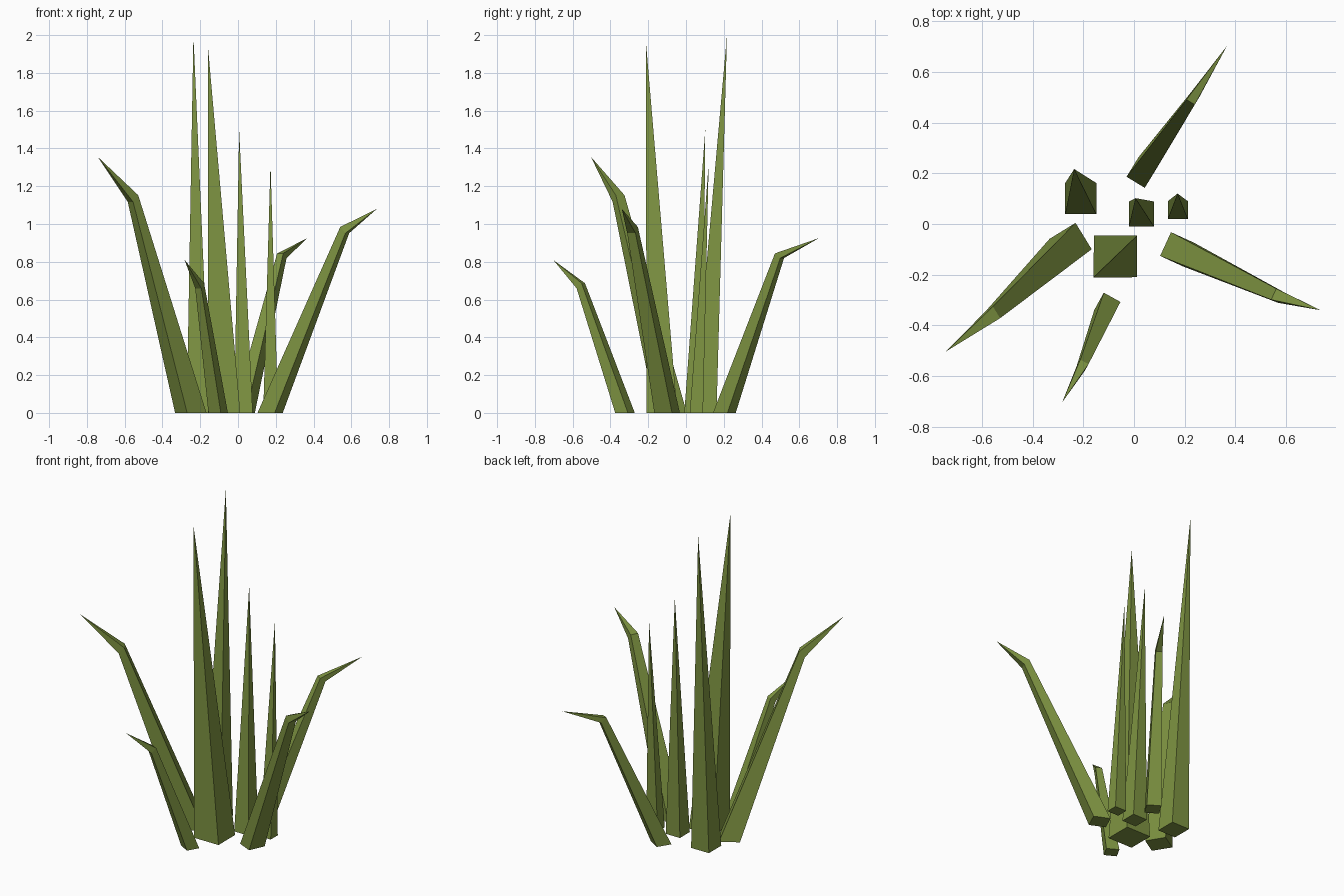
import bpy, bmesh
from math import cos, sin, radians
from mathutils import Vector

if "Cube" in bpy.data.objects:
    bpy.data.objects.remove(bpy.data.objects["Cube"])

green = bpy.data.materials.new("grass green")
green.diffuse_color = (0.21, 0.297, 0.054, 1)
green.use_nodes = True
green.node_tree.nodes["Principled BSDF"].inputs["Base Color"].default_value = green.diffuse_color


def ring(centre, angle, width, depth, drop=0.0):
    """Four corners; depth runs along the outward angle, drop lowers the outer edge."""
    out = Vector((cos(radians(angle)), sin(radians(angle)), 0))
    side = Vector((-out.y, out.x, 0))
    return [Vector(centre) + side * (s * width / 2) + out * (o * depth / 2)
            - Vector((0, 0, o * drop / 2))
            for o, s in ((-1, 1), (-1, -1), (1, -1), (1, 1))]


def blade(name, rings, tip):
    """Loft square rings upwards and close them in a point."""
    bm = bmesh.new()
    loops = [[bm.verts.new(p) for p in r] for r in rings]
    bm.faces.new(loops[0])
    for a, b in zip(loops, loops[1:]):
        for i in range(4):
            j = (i + 1) % 4
            bm.faces.new((a[i], a[j], b[j], b[i]))
    top = bm.verts.new(tip)
    for i in range(4):
        bm.faces.new((loops[-1][i], loops[-1][(i + 1) % 4], top))
    bmesh.ops.recalc_face_normals(bm, faces=bm.faces[:])
    me = bpy.data.meshes.new(name)
    bm.to_mesh(me)
    bm.free()
    me.materials.append(green)
    bpy.context.collection.objects.link(bpy.data.objects.new(name, me))


# Upright spikes: base centre, size in x and y, tip
spikes = [
    ((-0.21, 0.10), 0.123, 0.123, (-0.236, 0.217, 2.0)),
    ((-0.073, -0.128), 0.17, 0.164, (-0.16, -0.211, 1.95)),
    ((0.029, 0.04), 0.098, 0.098, (0.006, 0.102, 1.5)),
    ((0.173, 0.055), 0.079, 0.07, (0.172, 0.12, 1.32)),
]
for n, ((x, y), sx, sy, tip) in enumerate(spikes, 1):
    blade(f"upright_blade_{n}", [ring((x, y, 0), 0, sy, sx)], tip)

# Bent blades: outward angle, base (centre, width, depth),
# bend (centre, width, depth, drop), tip
bent = [
    (211.6, ((-0.25, -0.079, 0), 0.122, 0.12),
     ((-0.556, -0.357, 1.135), 0.054, 0.032, 0.035), (-0.742, -0.503, 1.355)),
    (-24.6, ((0.17, -0.10, 0), 0.103, 0.10),
     ((0.565, -0.283, 0.968), 0.048, 0.03, 0.033), (0.735, -0.34, 1.08)),
    (58.6, ((0.03, 0.203, 0), 0.084, 0.09),
     ((0.232, 0.495, 0.832), 0.038, 0.033, 0.025), (0.367, 0.703, 0.925)),
    (241.0, ((-0.105, -0.323, 0), 0.075, 0.077),
     ((-0.203, -0.557, 0.673), 0.037, 0.03, 0.027), (-0.283, -0.703, 0.81)),
]
for n, (angle, (bc, bw, bd), (mc, mw, md, drop), tip) in enumerate(bent, 1):
    blade(f"bent_blade_{n}",
          [ring(bc, angle, bw, bd), ring(mc, angle, mw, md, drop)], tip)
